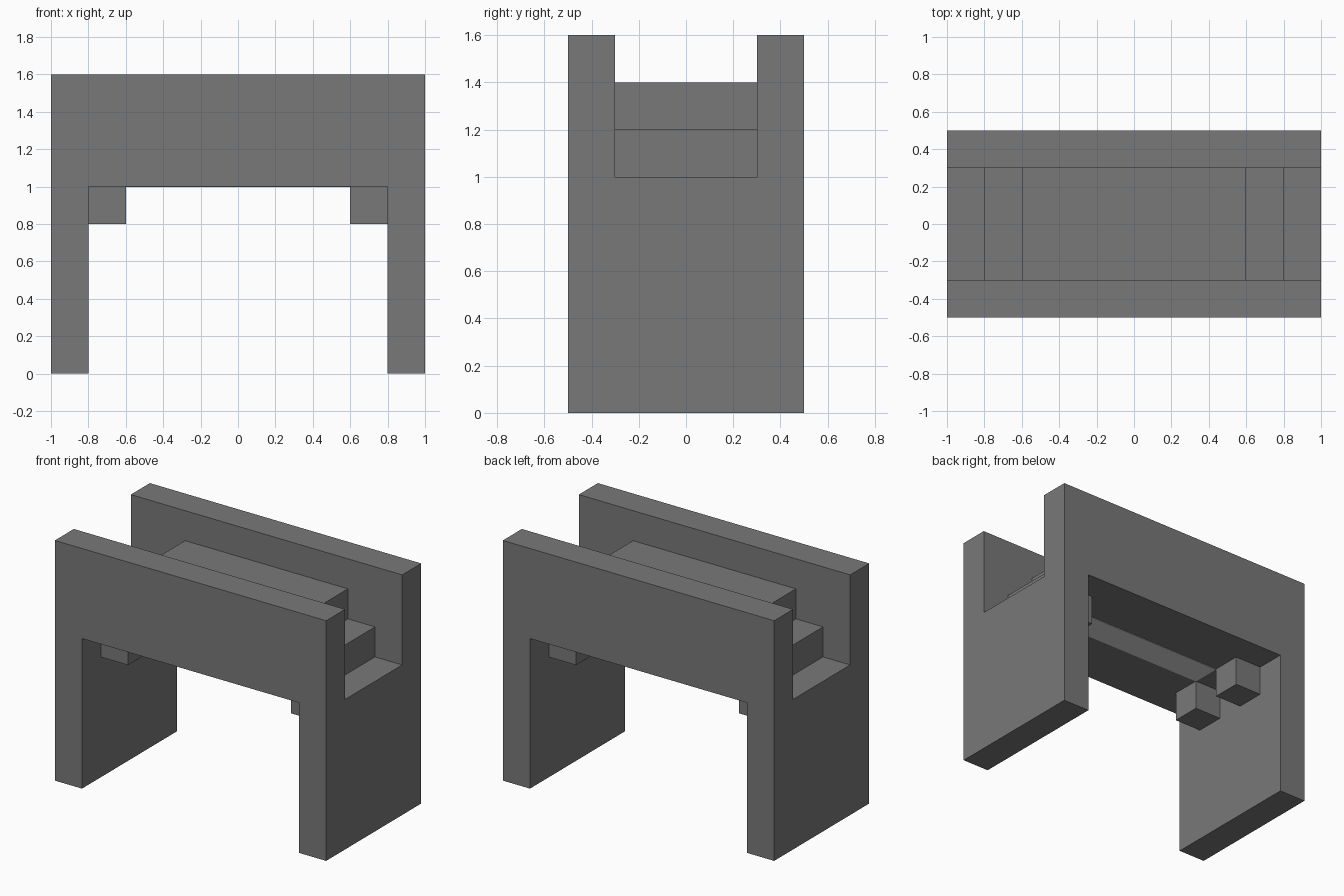
import bpy
import bmesh

default = bpy.data.objects.get("Cube")
if default:
    bpy.data.objects.remove(default, do_unlink=True)


def material(name, value):
    """Flat neutral material of the given linear brightness."""
    mat = bpy.data.materials.new(name)
    mat.use_nodes = True
    colour = (value, value, value, 1)
    mat.diffuse_color = colour
    shader = next(n for n in mat.node_tree.nodes if n.type == "BSDF_PRINCIPLED")
    shader.inputs["Base Color"].default_value = colour
    return mat


grey = material("plain_grey", 0.19)
pale = material("pale_grey", 0.7)


def extrude(name, profile, y0, y1, mat=grey):
    """Prism from an x-z outline, running from y0 to y1."""
    bm = bmesh.new()
    face = bm.faces.new([bm.verts.new((x, y0, z)) for x, z in profile])
    new = bmesh.ops.extrude_face_region(bm, geom=[face])["geom"]
    verts = [g for g in new if isinstance(g, bmesh.types.BMVert)]
    bmesh.ops.translate(bm, verts=verts, vec=(0, y1 - y0, 0))
    bmesh.ops.recalc_face_normals(bm, faces=bm.faces)
    mesh = bpy.data.meshes.new(name)
    bm.to_mesh(mesh)
    bm.free()
    mesh.materials.append(mat)
    obj = bpy.data.objects.new(name, mesh)
    bpy.context.collection.objects.link(obj)


def box(name, x0, x1, y0, y1, z0, z1, mat=grey):
    extrude(name, [(x0, z0), (x1, z0), (x1, z1), (x0, z1)], y0, y1, mat)


def symmetric(half):
    """Complete a right-hand outline with its mirror image."""
    return half + [(-x, z) for x, z in reversed(half)]


# Front and back panels: a wide beam on two posts
panel = symmetric([(0.8, 1), (0.8, 0), (1, 0), (1, 1.6)])
extrude("front_panel", panel, -0.5, -0.3)
extrude("back_panel", panel, 0.3, 0.5)

# Stepped deck lying between the panels
extrude("stepped_deck",
        symmetric([(0.8, 1), (0.8, 1.2), (0.6, 1.2), (0.6, 1.4)]),
        -0.3, 0.3)

# Pale strip along the middle of the deck's underside
box("underside_strip", -0.6, 0.6, -0.1, 0.1, 0.997, 1, pale)

# End walls between the posts, with two small blocks inside each
for side, s in (("left", 1), ("right", -1)):
    x0, x1 = sorted((0.8 * s, s))
    box(side + "_end_wall", x0, x1, -0.3, 0.3, 0, 1)
    x0, x1 = sorted((0.6 * s, 0.8 * s))
    for end, y in (("front", -0.3), ("back", 0.1)):
        box(f"{side}_{end}_block", x0, x1, y, y + 0.2, 0.8, 1)
